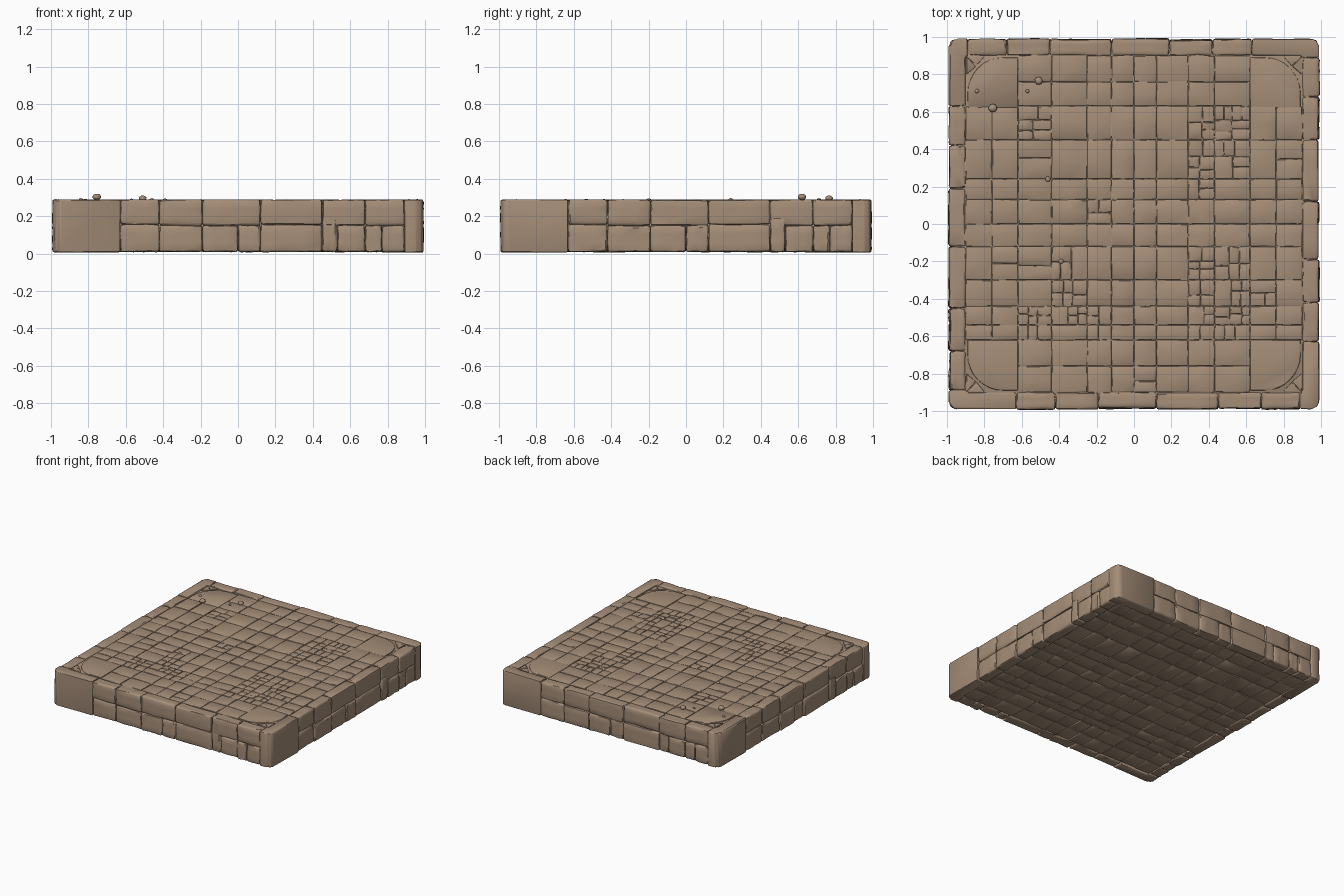
import bpy, bmesh, math, random
from mathutils import Matrix, Vector

if "Cube" in bpy.data.objects:
    bpy.data.objects.remove(bpy.data.objects["Cube"])

random.seed(7)
stone = bpy.data.materials.new("tan stone")
stone.diffuse_color = (0.38, 0.27, 0.19, 1)
stone.use_nodes = True
stone.node_tree.nodes["Principled BSDF"].inputs["Base Color"].default_value = stone.diffuse_color


def finish(name, bm):
    me = bpy.data.meshes.new(name)
    bm.to_mesh(me)
    bm.free()
    ob = bpy.data.objects.new(name, me)
    bpy.context.collection.objects.link(ob)
    me.materials.append(stone)
    bpy.ops.object.select_all(action='DESELECT')
    ob.select_set(True)
    bpy.context.view_layer.objects.active = ob
    bpy.ops.object.shade_smooth_by_angle(angle=math.radians(40))
    return ob


def block(bm, poly, z0, z1, bevel, rough=0.0, cuts=0, matrix=None, tilt=0.0):
    """Rounded, slightly worn stone: an extruded outline added to bm."""
    t = bmesh.new()
    f = t.faces.new([t.verts.new((x, y, z0)) for x, y in poly])
    up = bmesh.ops.extrude_face_region(t, geom=[f])["geom"]
    for v in up:
        if isinstance(v, bmesh.types.BMVert):
            v.co.z = z1 + random.uniform(-tilt, tilt)
    bmesh.ops.recalc_face_normals(t, faces=t.faces)
    if cuts:
        bmesh.ops.subdivide_edges(t, edges=t.edges[:], cuts=cuts, use_grid_fill=True)
    sharp = [e for e in t.edges if e.calc_face_angle(0) > 0.3]
    bmesh.ops.bevel(t, geom=sharp, offset=bevel, segments=2, profile=0.5,
                    affect='EDGES', clamp_overlap=True)
    for v in t.verts:
        v.co += Vector([random.uniform(-rough, rough) for _ in range(3)])
        v.co.z = max(v.co.z, 0)
    if matrix:
        t.transform(matrix)
    tmp = bpy.data.meshes.new("tmp")
    t.to_mesh(tmp)
    t.free()
    bm.from_mesh(tmp)
    bpy.data.meshes.remove(tmp)


def rect(x0, y0, x1, y1, gap=0.001):
    return [(x0 + gap, y0 + gap), (x1 - gap, y0 + gap),
            (x1 - gap, y1 - gap), (x0 + gap, y1 - gap)]


# solid core filling the joints
bm = bmesh.new()
block(bm, rect(-0.965, -0.965, 0.965, 0.965), 0.022, 0.279, 0.03)
finish("slab_core", bm)

# border stones: one side, repeated four times as a pinwheel
side = [(-0.42, -0.19, 0, 0.15), (-0.42, -0.19, 0.15, 1),
        (-0.19, 0.0, 0, 0.15), (0.0, 0.12, 0, 0.15), (-0.19, 0.12, 0.15, 1),
        (0.12, 0.45, 0, 0.155), (0.12, 0.45, 0.155, 1),
        (0.45, 0.53, 0, 0.19), (0.53, 0.68, 0, 0.15), (0.45, 0.68, 0.15, 1),
        (0.68, 0.77, 0, 0.15), (0.77, 0.89, 0, 0.15), (0.68, 0.89, 0.15, 1),
        (-0.63, -0.42, 0, 0.155), (-0.63, -0.42, 0.155, 1)]
bm = bmesh.new()
for k in range(4):
    turn = Matrix.Rotation(k * math.pi / 2, 4, 'Z')
    for x0, x1, z0, z1 in side:
        out = -0.988 + random.uniform(-0.005, 0.004)
        block(bm, rect(x0, out, x1, -0.9), max(z0, 0.009) + 0.0005,
              min(z1, 0.288) - 0.0005, 0.012, 0.003, 2, turn)
    corner = [(-0.95, -0.99), (-0.631, -0.99), (-0.631, -0.901), (-0.89, -0.901),
              (-0.901, -0.889), (-0.99, -0.889), (-0.99, -0.95), (-0.978, -0.978)]
    block(bm, corner, 0.007, 0.288, 0.014, 0.0025, 0, turn)
finish("border_stones", bm)

# rounded corner flagstones with triangular infill
bm = bmesh.new()
for k in range(4):
    turn = Matrix.Rotation(k * math.pi / 2, 4, 'Z')
    arc = [(-0.70 - 0.19 * math.cos(a), -0.70 - 0.19 * math.sin(a))
           for a in [i * math.pi / 16 for i in range(9)]]
    flag = arc + [(-0.621, -0.89), (-0.621, -0.621), (-0.89, -0.621)]
    block(bm, flag, 0.26, 0.287, 0.006, 0.0012, 0, turn)
    for tri in ([(-0.896, -0.896), (-0.80, -0.896), (-0.842, -0.846)],
                [(-0.896, -0.896), (-0.846, -0.842), (-0.896, -0.80)]):
        block(bm, tri, 0.26, 0.286, 0.003, 0.001, 0, turn)
finish("corner_flagstones", bm)

# paving and underside courses on an irregular grid
xs = [-0.9, -0.76, -0.62, -0.44, -0.25, -0.12, 0.0, 0.12, 0.29, 0.43, 0.62, 0.76, 0.9]
ys = [-0.9, -0.76, -0.62, -0.54, -0.44, -0.3, -0.12, 0.0, 0.13, 0.24, 0.45, 0.63, 0.76, 0.9]


def split(x0, y0, x1, y1, depth):
    """Break a paving cell into smaller stones at random."""
    w, h = x1 - x0, y1 - y0
    busy = 0.22 < abs((x0 + x1) / 2) < 0.62 and 0.2 < abs((y0 + y1) / 2) < 0.62
    if depth and max(w, h) > 0.09 and random.random() < (0.85 if busy else 0.2):
        s = random.uniform(0.4, 0.6)
        if w > h:
            m = x0 + w * s
            parts = [(x0, y0, m, y1), (m, y0, x1, y1)]
        else:
            m = y0 + h * s
            parts = [(x0, y0, x1, m), (x0, m, x1, y1)]
        return [q for p in parts for q in split(*p, depth - 1)]
    return [(x0, y0, x1, y1)]


top, under = bmesh.new(), bmesh.new()
for x0, x1 in zip(xs, xs[1:]):
    for y0, y1 in zip(ys, ys[1:]):
        block(under, rect(x0, y0, x1, y1), 0.014 + random.uniform(0, 0.005), 0.05, 0.004, 0.001)
        if abs(x0 + x1) / 2 > 0.62 and abs(y0 + y1) / 2 > 0.62:
            continue
        for r in split(x0, y0, x1, y1, 3):
            block(top, rect(*r), 0.26, 0.286, 0.006, 0.0012, 1, None, 0.0025)
finish("paving_stones", top)
finish("underside_stones", under)

# loose pebbles
bm = bmesh.new()
for x, y, z, r in [(-0.755, 0.62, 0.303, 0.023), (-0.51, 0.765, 0.295, 0.021),
                   (-0.84, 0.71, 0.287, 0.012), (-0.57, 0.71, 0.286, 0.01),
                   (-0.46, 0.24, 0.286, 0.014), (-0.39, -0.2, 0.284, 0.014)]:
    g = bmesh.ops.create_icosphere(bm, subdivisions=2, radius=r,
                                   matrix=Matrix.Translation((x, y, z)))
    for v in g["verts"]:
        v.co.z = z + (v.co.z - z) * 0.75
        v.co += Vector([random.uniform(-0.001, 0.001) for _ in range(3)])
finish("loose_pebbles", bm)
